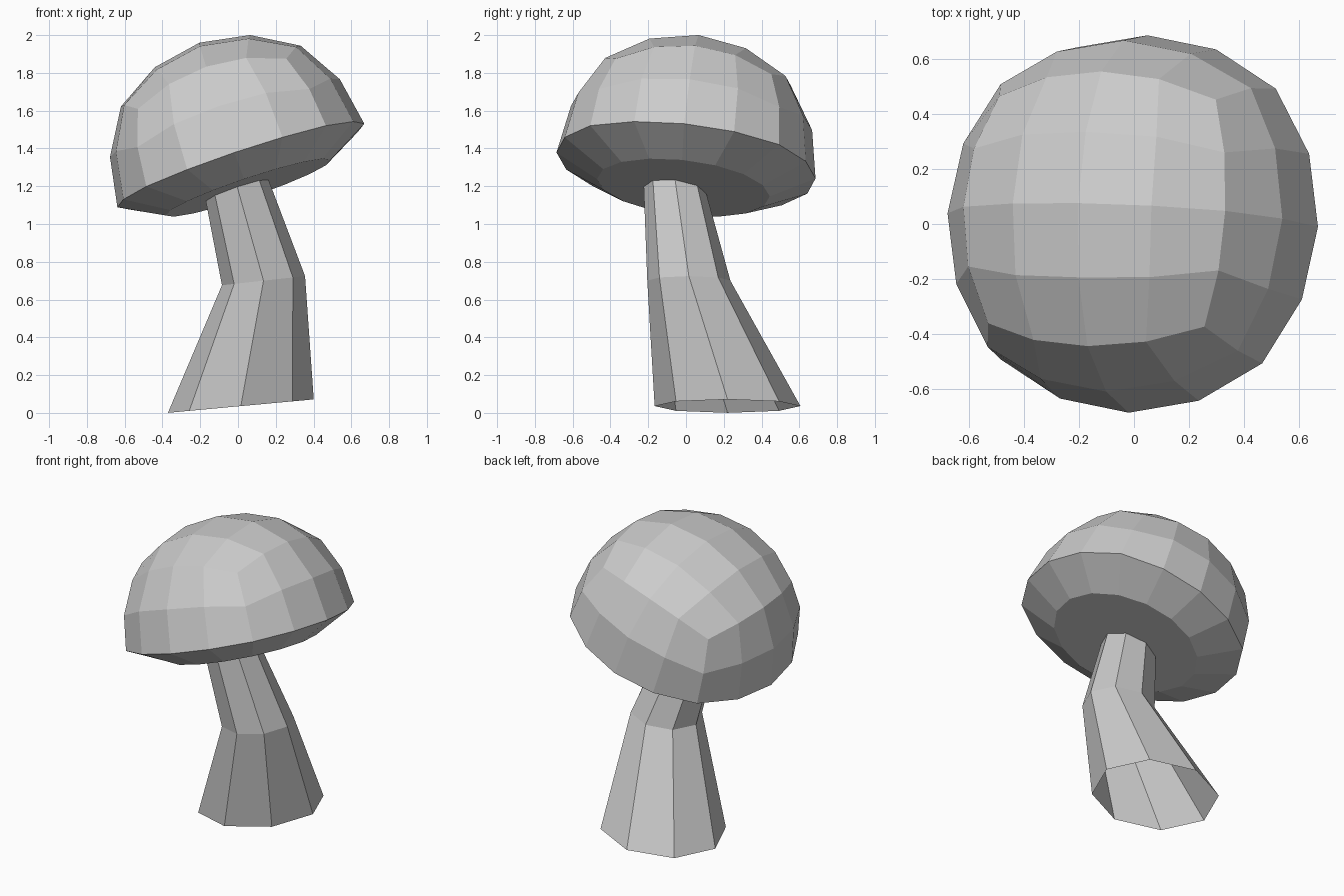
import bpy, bmesh, math
from mathutils import Vector, Matrix

cube = bpy.data.objects.get("Cube")
if cube:
    bpy.data.objects.remove(cube, do_unlink=True)

grey = bpy.data.materials.new("plain_grey")
grey.use_nodes = True
colour = (0.6, 0.6, 0.6, 1)
grey.diffuse_color = colour
grey.node_tree.nodes["Principled BSDF"].inputs["Base Color"].default_value = colour


def add_object(name, bm):
    mesh = bpy.data.meshes.new(name)
    bmesh.ops.recalc_face_normals(bm, faces=bm.faces)
    bm.to_mesh(mesh)
    bm.free()
    mesh.materials.append(grey)
    obj = bpy.data.objects.new(name, mesh)
    bpy.context.collection.objects.link(obj)
    return obj


# Tilted frame shared by the cap and the top of the stem
up = Vector((-0.317, 0.11, 0.942)).normalized()
side = Vector((0.947, -0.015, 0.32))
side = (side - up * side.dot(up)).normalized()
back = up.cross(side)
frame = Matrix((side, back, up)).transposed().to_4x4()
centre = Vector((0.015, 0, 1.31))
RADIUS, GILL_RADIUS, GILL_DEPTH = 0.69, 0.46, 0.125

# Cap: the upper half of a sphere made of square patches
bm = bmesh.new()
bmesh.ops.create_cube(bm, size=2)
for level in range(2):
    bmesh.ops.subdivide_edges(bm, edges=bm.edges[:], cuts=1, use_grid_fill=True)
    for v in bm.verts:
        v.co.normalize()
for v in bm.verts:
    v.co *= RADIUS * (1.1 - 0.1 * max(abs(c) for c in v.co))
low = [f for f in bm.faces if f.calc_center_median().z < 0]
bmesh.ops.delete(bm, geom=low, context='FACES')

# Underside: a sloping band and a flat floor
rim = [e for e in bm.edges if e.is_boundary]
band = bmesh.ops.extrude_edge_only(bm, edges=rim)["geom"]
for v in band:
    if isinstance(v, bmesh.types.BMVert):
        v.co = v.co.normalized() * GILL_RADIUS
        v.co.z = -GILL_DEPTH
bmesh.ops.contextual_create(bm, geom=[e for e in bm.edges if e.is_boundary])
bmesh.ops.transform(bm, matrix=Matrix.Translation(centre) @ frame, verts=bm.verts)
add_object("cap", bm)

# Stem: a bent, open, eight-sided tube; each ring has centre, radius and slopes
slope_x, slope_y = -up.x / up.z, -up.y / up.z
rings = [
    ((0.015, 0.22, 0.036), 0.386, 0.092, 0),
    ((0.135, 0.015, 0.70), 0.22, 0.11, 0),
    ((-0.005, -0.058, 1.18), 0.166, slope_x, slope_y),
]
bm = bmesh.new()
loops = []
for (x, y, z), r, sx, sy in rings:
    loop = []
    for i in range(8):
        a = math.tau * i / 8
        dx, dy = r * math.cos(a), r * math.sin(a)
        loop.append(bm.verts.new((x + dx, y + dy, z + sx * dx + sy * dy)))
    loops.append(loop)
for lower, upper in zip(loops, loops[1:]):
    for i in range(8):
        j = (i + 1) % 8
        bm.faces.new((lower[i], lower[j], upper[j], upper[i]))
add_object("stem", bm)
